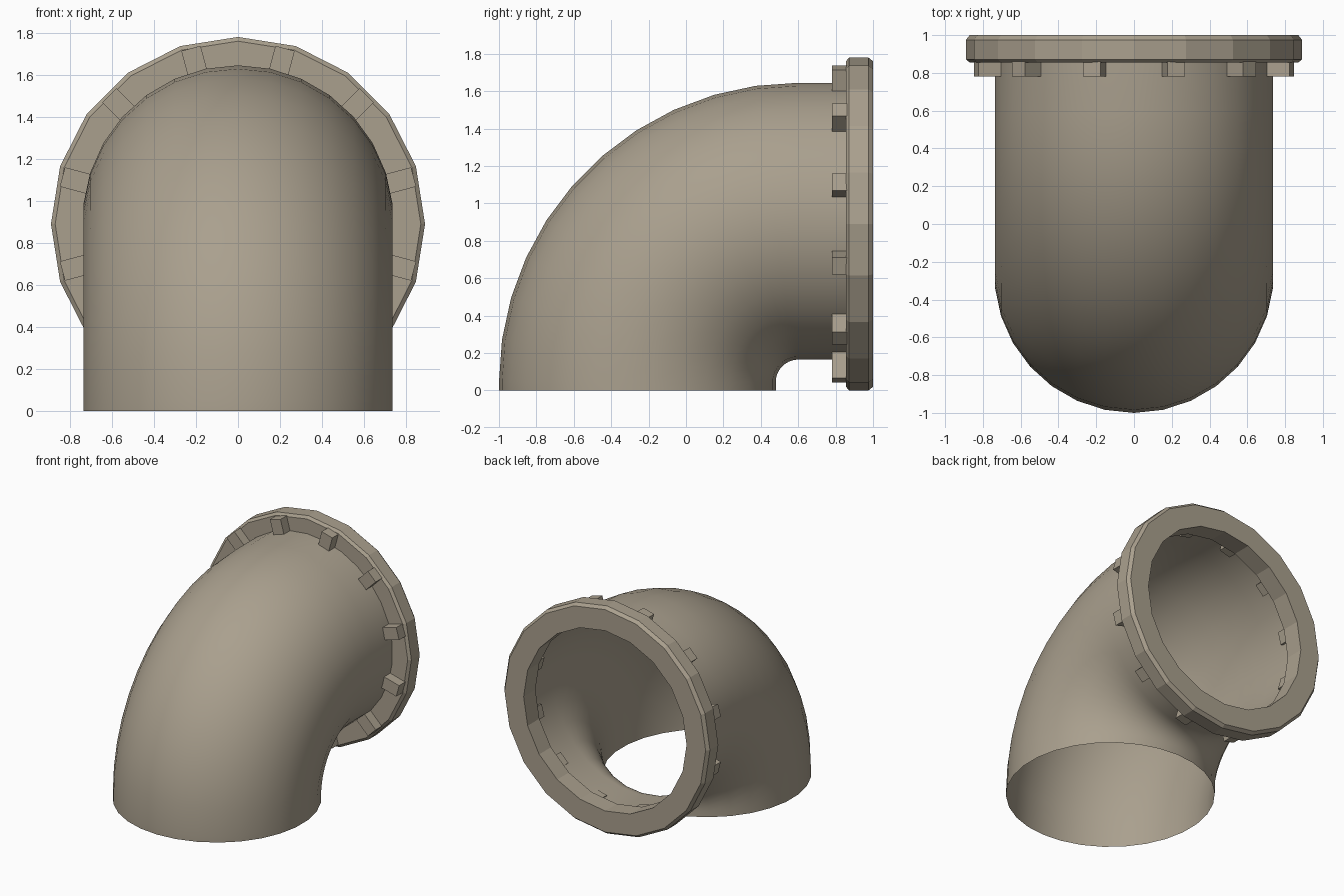
import bpy, bmesh, math
from mathutils import Matrix

cube = bpy.data.objects.get("Cube")
if cube:
    bpy.data.objects.remove(cube)

mat = bpy.data.materials.new("warm_grey")
mat.use_nodes = True
COLOR = (0.40, 0.35, 0.27, 1)
mat.diffuse_color = COLOR
mat.node_tree.nodes["Principled BSDF"].inputs["Base Color"].default_value = COLOR


def finish(bm, name, smooth=False):
    mesh = bpy.data.meshes.new(name)
    bm.to_mesh(mesh)
    bm.free()
    mesh.materials.append(mat)
    obj = bpy.data.objects.new(name, mesh)
    bpy.context.collection.objects.link(obj)
    if smooth:
        bpy.ops.object.select_all(action='DESELECT')
        obj.select_set(True)
        bpy.context.view_layer.objects.active = obj
        bpy.ops.object.shade_smooth_by_angle(angle=math.radians(40))
    return obj


def bridge(bm, a, b):
    n = len(a)
    for i in range(n):
        j = (i + 1) % n
        bm.faces.new((a[i], a[j], b[j], b[i]))


# Elbow pipe: open thin tube, short straight ends and a quarter bend
PIPE_R, BEND_R, SIDES, STEPS = 0.74, 0.86, 30, 11
BEND_Y, BEND_Z = 0.6, 0.045
stations = [(-0.26, 0, 0)]
for k in range(STEPS + 1):
    t = math.pi / 2 * k / STEPS
    stations.append((BEND_Y - BEND_R * math.cos(t), BEND_Z + BEND_R * math.sin(t), t))
stations.append((0.97, BEND_Z + BEND_R, math.pi / 2))

bm = bmesh.new()
rings = []
for y, z, t in stations:
    loop = []
    for i in range(SIDES):
        a = math.tau * i / SIDES
        out = PIPE_R * math.cos(a)
        loop.append(bm.verts.new((PIPE_R * math.sin(a),
                                  y - out * math.cos(t), z + out * math.sin(t))))
    rings.append(loop)
for a, b in zip(rings, rings[1:]):
    bridge(bm, a, b)
bmesh.ops.recalc_face_normals(bm, faces=bm.faces)
finish(bm, "elbow_pipe", smooth=True)

# Flange: chamfered twenty-sided collar, profile given as (radius, y)
FLANGE_Z, FLANGE_SIDES = 0.89, 20
profile = [(0.705, 0.855), (0.87, 0.855), (0.89, 0.872),
           (0.89, 0.975), (0.87, 1.0), (0.705, 1.0)]
bm = bmesh.new()
loops = []
for r, y in profile:
    loops.append([bm.verts.new((r * math.sin(math.tau * i / FLANGE_SIDES), y,
                                FLANGE_Z + r * math.cos(math.tau * i / FLANGE_SIDES)))
                  for i in range(FLANGE_SIDES)])
for k in range(len(loops)):
    bridge(bm, loops[k], loops[(k + 1) % len(loops)])
bmesh.ops.recalc_face_normals(bm, faces=bm.faces)
finish(bm, "flange")

# Bolt blocks: twelve around the front of the flange
BLOCKS, INNER, OUTER = 12, 0.715, 0.865
bm = bmesh.new()
for k in range(BLOCKS):
    turn = Matrix.Rotation(math.tau * (k + 0.5) / BLOCKS, 4, 'Y')
    m = (Matrix.Translation((0, 0.82, FLANGE_Z)) @ turn
         @ Matrix.Translation((0, 0, (INNER + OUTER) / 2))
         @ Matrix.Diagonal((0.095, 0.08, OUTER - INNER, 1)))
    bmesh.ops.create_cube(bm, size=1, matrix=m)
finish(bm, "bolt_blocks")
